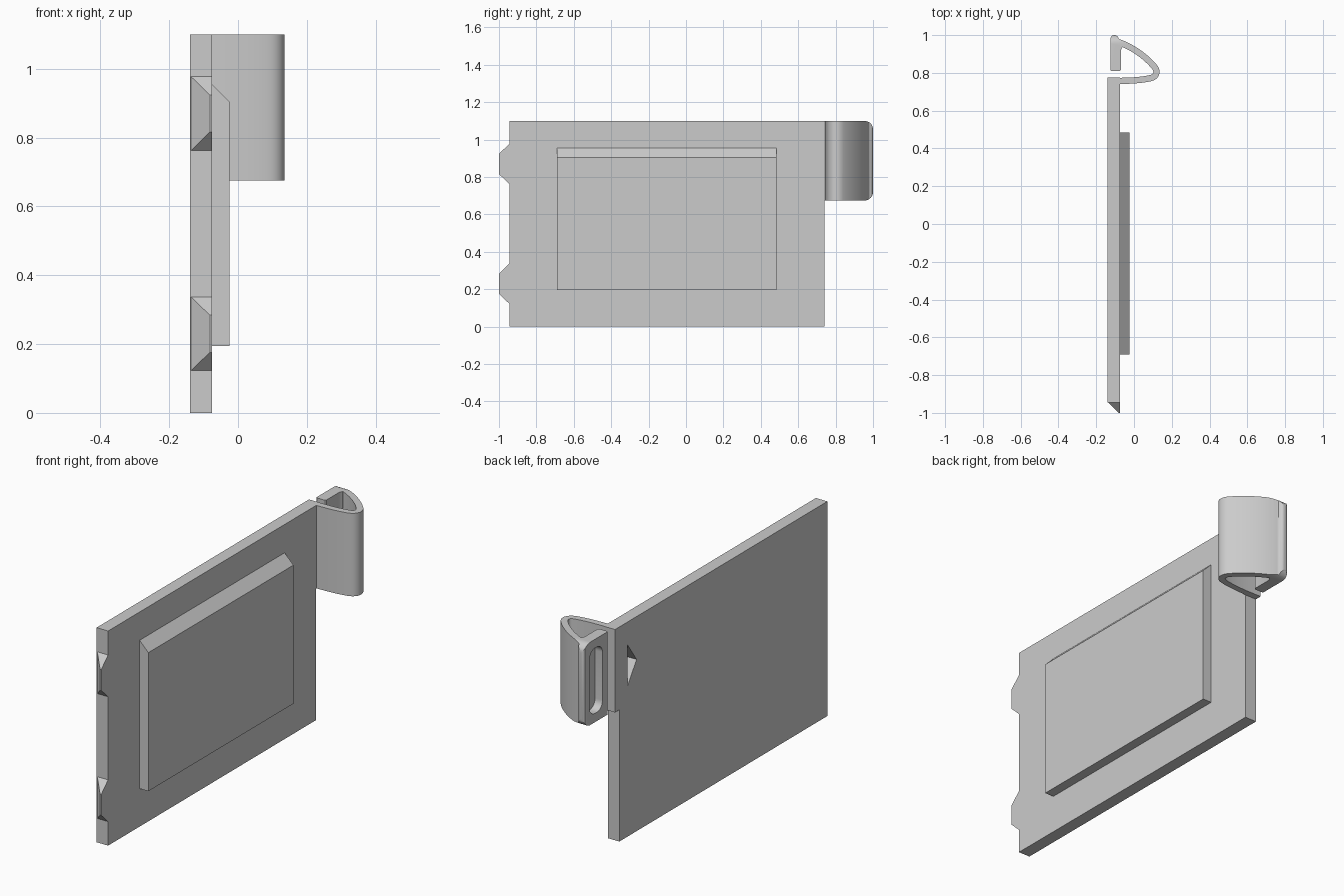
import bpy
import bmesh
import math
from mathutils import Vector
from mathutils.geometry import interpolate_bezier

if "Cube" in bpy.data.objects:
    bpy.data.objects.remove(bpy.data.objects["Cube"], do_unlink=True)

GREY = (0.6, 0.6, 0.6, 1)
mat = bpy.data.materials.new("plain grey")
mat.use_nodes = True
mat.diffuse_color = GREY
mat.node_tree.nodes["Principled BSDF"].inputs["Base Color"].default_value = GREY

HEIGHT = 1.1
BACK, FACE = -0.14, -0.075      # x of the plate's two sides
FRONT, END = -0.945, 0.74       # y of the plate's two ends
CLIP_Z = 0.675


def finish(name, bm):
    bmesh.ops.recalc_face_normals(bm, faces=bm.faces)
    mesh = bpy.data.meshes.new(name)
    bm.to_mesh(mesh)
    bm.free()
    mesh.materials.append(mat)
    ob = bpy.data.objects.new(name, mesh)
    bpy.context.collection.objects.link(ob)
    return ob


def prism(name, outline, lo, hi, axis):
    """Extrude a 2D outline along the named axis, from lo to hi."""
    place = {"x": lambda a, b: (lo, a, b),
             "y": lambda a, b: (a, lo, b),
             "z": lambda a, b: (a, b, lo)}[axis]
    bm = bmesh.new()
    face = bm.faces.new([bm.verts.new(place(*p)) for p in outline])
    geom = bmesh.ops.extrude_face_region(bm, geom=[face])["geom"]
    shift = Vector([hi - lo if a == axis else 0 for a in "xyz"])
    bmesh.ops.translate(bm, vec=shift,
                        verts=[v for v in geom if isinstance(v, bmesh.types.BMVert)])
    return finish(name, bm)


def rounded(a0, a1, b0, b1, r, steps=8):
    """Outline of a rectangle with rounded corners."""
    corners = [(a1 - r, b1 - r), (a0 + r, b1 - r), (a0 + r, b0 + r), (a1 - r, b0 + r)]
    return [(a + r * math.cos(t), b + r * math.sin(t))
            for q, (a, b) in enumerate(corners)
            for t in [(q + i / steps) * math.pi / 2 for i in range(steps + 1)]]


def combine(ob, other, operation):
    mod = ob.modifiers.new("combine", "BOOLEAN")
    mod.operation = operation
    mod.solver = "EXACT"
    mod.object = other
    bpy.context.view_layer.objects.active = ob
    bpy.ops.object.modifier_apply(modifier=mod.name)
    bpy.data.objects.remove(other, do_unlink=True)


# Main plate, longer at the top where the clip grows out of it
plate = prism("plate", [(FRONT, 0), (END, 0), (END, CLIP_Z), (0.775, CLIP_Z),
                        (0.775, HEIGHT), (FRONT, HEIGHT)], BACK, FACE, "x")

# Triangular pocket in the back of the plate
pocket = prism("pocket_cutter", [(0.675, 0.77), (0.675, 0.985), (0.60, 0.88)],
               BACK - 0.02, BACK + 0.05, "x")
combine(plate, pocket, "DIFFERENCE")

# Raised panel with a sloped top edge
prism("raised_panel", [(FACE - 0.01, 0.195), (-0.025, 0.195), (-0.025, 0.905),
                       (FACE, 0.955), (FACE - 0.01, 0.955)], -0.69, 0.485, "y")

# Wedge teeth on the front edge
for label, z in (("lower", 0.23), ("upper", 0.87)):
    bm = bmesh.new()
    rings = []
    for s in (-1, 1):
        base, tip = z + s * 0.107, z + s * 0.054
        rings.append([bm.verts.new(p) for p in (
            (BACK + 0.004, FRONT, base), (FACE, FRONT, base),
            (FACE, -1, tip), (FACE - 0.007, -1, tip))])
    bm.faces.new(rings[0])
    bm.faces.new(rings[1])
    for i in range(4):
        j = (i + 1) % 4
        bm.faces.new((rings[0][i], rings[0][j], rings[1][j], rings[1][i]))
    finish(label + "_tooth", bm)

# Curved clip arm: a constant-thickness strip along a smooth centre line
segments = [((-0.09, 0.7575), (0.0, 0.7575), (0.06, 0.765), (0.09, 0.773)),
            ((0.09, 0.773), (0.122, 0.782), (0.126, 0.81), (0.108, 0.832)),
            ((0.108, 0.832), (0.06, 0.89), (-0.02, 0.945), (-0.095, 0.967))]
path = []
for seg in segments:
    pts = interpolate_bezier(*[Vector((*p, 0)) for p in seg], 14)
    path += pts if not path else pts[1:]
left, right = [], []
for i, p in enumerate(path):
    along = (path[min(i + 1, len(path) - 1)] - path[max(i - 1, 0)]).normalized()
    side = Vector((-along.y, along.x, 0)) * 0.0165
    left.append((p + side).to_2d())
    right.append((p - side).to_2d())
clip = prism("clip", left + right[::-1], CLIP_Z, HEIGHT, "z")

# Straight tab at the free end of the arm
tab_outline = [(-0.12, 0.81), (-0.075, 0.81), (-0.07, 0.815), (-0.07, 0.92),
               (-0.062, 0.936), (-0.05, 0.94), (-0.07, 0.97), (-0.08, 0.98),
               (-0.085, 0.992), (-0.095, 0.999), (-0.105, 1.0), (-0.115, 0.998),
               (-0.122, 0.992), (-0.125, 0.98), (-0.125, 0.815)]
tab = prism("tab", tab_outline, CLIP_Z, HEIGHT, "z")
combine(clip, tab, "UNION")

# Round the far corners of the clip, then sink the slot into the tab
corner_shape = prism("corner_shape", rounded(0.5, 1.0, CLIP_Z, HEIGHT, 0.045),
                     -0.3, 0.3, "x")
combine(clip, corner_shape, "INTERSECT")
slot = prism("slot_cutter", rounded(0.855, 0.96, 0.72, 1.055, 0.045), -0.2, -0.083, "x")
combine(clip, slot, "DIFFERENCE")

bpy.ops.object.select_all(action="DESELECT")
clip.select_set(True)
bpy.context.view_layer.objects.active = clip
bpy.ops.object.shade_smooth_by_angle(angle=math.radians(35))
